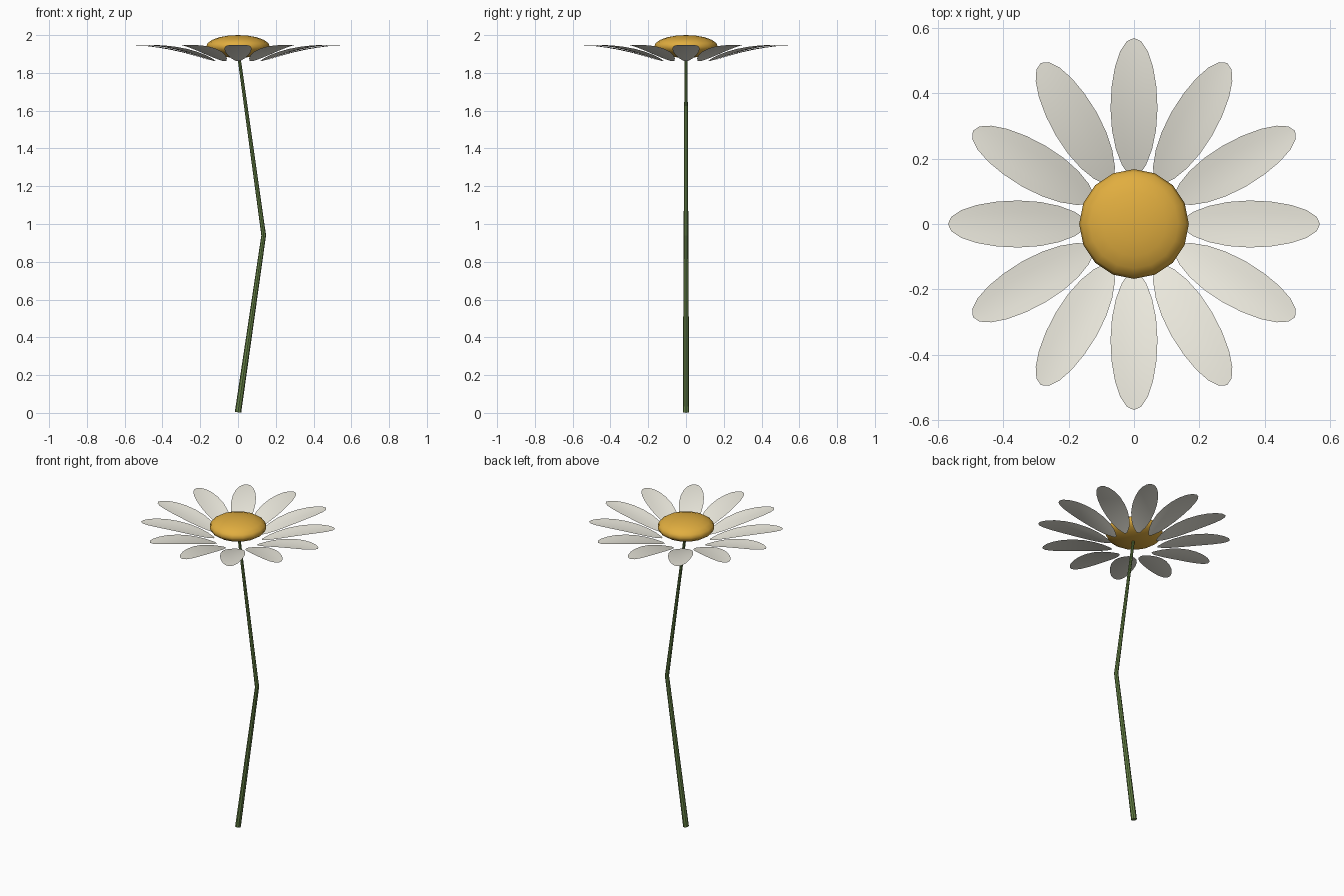
import bpy, bmesh
from math import sin, cos, pi
from mathutils import Vector, Matrix

if "Cube" in bpy.data.objects:
    bpy.data.objects.remove(bpy.data.objects["Cube"])


def material(name, rgb):
    m = bpy.data.materials.new(name)
    m.diffuse_color = (*rgb, 1)
    m.use_nodes = True
    m.node_tree.nodes["Principled BSDF"].inputs["Base Color"].default_value = m.diffuse_color
    return m


def finish(name, bm, mat, smooth=True):
    me = bpy.data.meshes.new(name)
    bm.to_mesh(me)
    bm.free()
    for p in me.polygons:
        p.use_smooth = smooth
    me.materials.append(mat)
    ob = bpy.data.objects.new(name, me)
    bpy.context.collection.objects.link(ob)
    return ob


green = material("stem_green", (0.13, 0.22, 0.06))
gold = material("centre_gold", (0.75, 0.42, 0.05))
white = material("petal_white", (0.85, 0.83, 0.74))

# Bent, tapering stem
path = [Vector((0, 0, 0.003)), Vector((0.136, 0, 0.94)), Vector((0, 0, 1.92))]
radii = [0.017, 0.0125, 0.008]
sides = 8
bm = bmesh.new()
rings = []
for i, (p, r) in enumerate(zip(path, radii)):
    d = (path[min(i + 1, 2)] - path[max(i - 1, 0)]).normalized()
    u, v = Vector((0, 1, 0)).cross(d), Vector((0, 1, 0))
    rings.append([bm.verts.new(p + r * (cos(a) * u + sin(a) * v))
                  for a in (2 * pi * k / sides for k in range(sides))])
for a, b in zip(rings, rings[1:]):
    for k in range(sides):
        n = (k + 1) % sides
        bm.faces.new((a[k], a[n], b[n], b[k]))
bm.faces.new(rings[0][::-1])
bm.faces.new(rings[-1])
bmesh.ops.recalc_face_normals(bm, faces=bm.faces)
finish("stem", bm, green, False)

# Flattened flower centre
bm = bmesh.new()
bmesh.ops.create_uvsphere(bm, u_segments=16, v_segments=10, radius=1,
                          matrix=Matrix.Translation((0, 0, 1.94)) @ Matrix.Diagonal((0.168, 0.168, 0.06, 1)))
finish("flower_centre", bm, gold)


# Thin arched petals with slightly raised edges
def petal(name, angle):
    bm = bmesh.new()
    steps, cols = 10, 4
    grid = []
    for i in range(steps + 1):
        t = pi * i / steps
        r = 0.355 - 0.215 * cos(t)
        w = 0.072 * max(sin(t), 0) ** (1.25 if t < pi / 2 else 1)
        s = (r - 0.14) / 0.43
        z = 1.862 + 0.155 * s - 0.069 * s * s
        if i == 0:
            w = 0.008
        row = []
        for j in range(cols + 1):
            y = w * (2 * j / cols - 1)
            row.append(bm.verts.new((r, y, z + y * y)))
        grid.append(row)
    for a, b in zip(grid, grid[1:]):
        for j in range(cols):
            bm.faces.new((a[j], b[j], b[j + 1], a[j + 1]))
    bmesh.ops.remove_doubles(bm, verts=bm.verts, dist=0.0005)
    bm.transform(Matrix.Rotation(angle, 4, 'Z'))
    finish(name, bm, white)


for k in range(12):
    petal(f"petal_{k + 1}", k * pi / 6)
